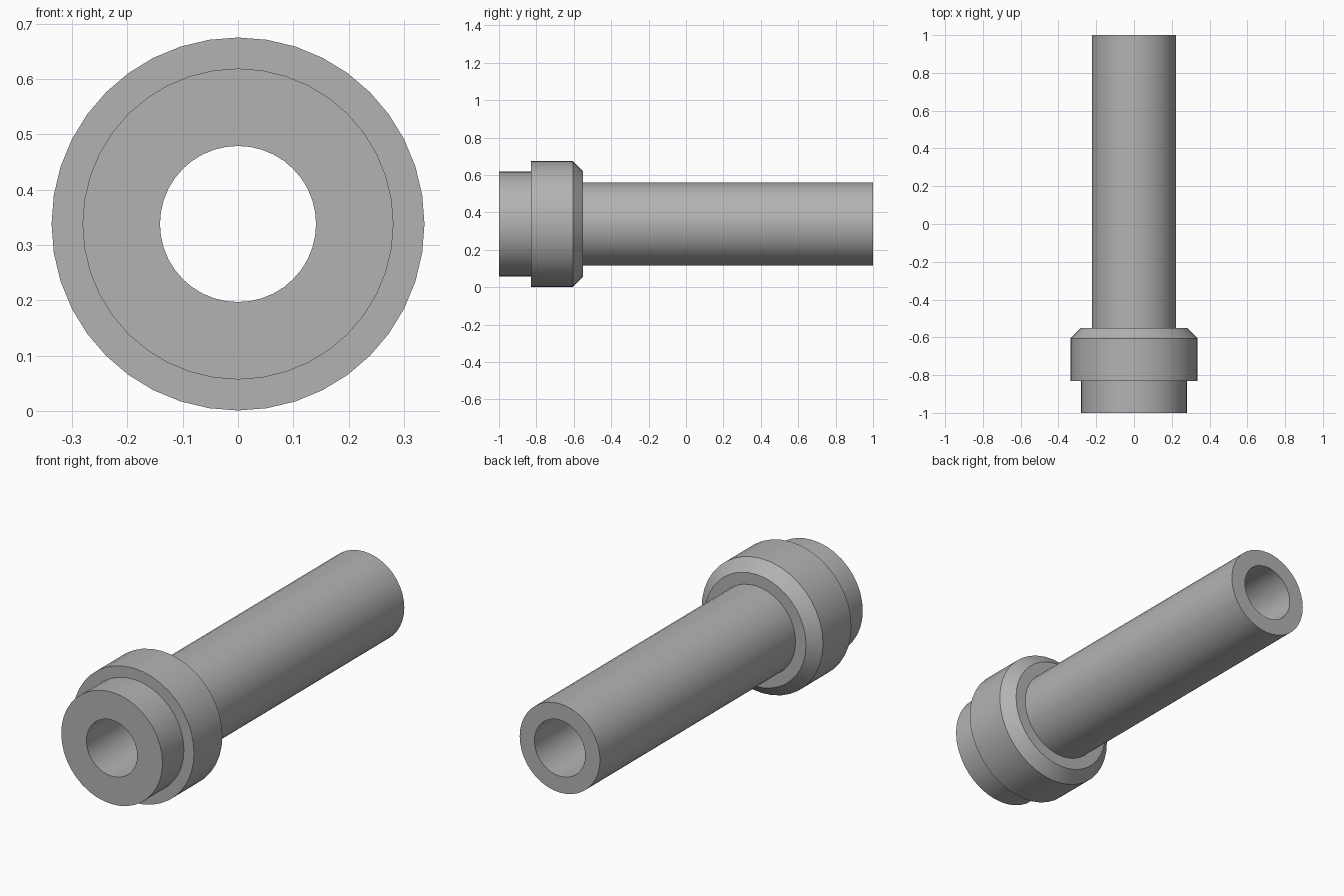
import bpy
import bmesh
import math
from mathutils import Matrix, Vector

cube = bpy.data.objects.get("Cube")
if cube:
    bpy.data.objects.remove(cube, do_unlink=True)

SEGMENTS = 40
AXIS_Z = 0.338
BORE, TUBE, SPIGOT, COLLAR = 0.141, 0.223, 0.281, 0.337

# Plain grey material
grey = bpy.data.materials.new("plain_grey")
grey.use_nodes = True
colour = (0.45, 0.45, 0.45, 1.0)
grey.diffuse_color = colour
grey.node_tree.nodes["Principled BSDF"].inputs["Base Color"].default_value = colour


def lathe(name, profile):
    """Revolve a closed (radius, y) profile about the y direction."""
    bm = bmesh.new()
    rings = []
    for i in range(SEGMENTS):
        turn = Matrix.Rotation(math.tau * i / SEGMENTS, 3, 'Y')
        rings.append([bm.verts.new(turn @ Vector((0, y, r))) for r, y in profile])
    count = len(profile)
    for i, ring in enumerate(rings):
        after = rings[(i + 1) % SEGMENTS]
        for j in range(count):
            k = (j + 1) % count
            bm.faces.new((ring[j], ring[k], after[k], after[j]))
    bmesh.ops.recalc_face_normals(bm, faces=bm.faces)
    mesh = bpy.data.meshes.new(name)
    bm.to_mesh(mesh)
    bm.free()
    mesh.materials.append(grey)
    obj = bpy.data.objects.new(name, mesh)
    obj.location.z = AXIS_Z
    bpy.context.collection.objects.link(obj)
    bpy.ops.object.select_all(action='DESELECT')
    obj.select_set(True)
    bpy.context.view_layer.objects.active = obj
    bpy.ops.object.shade_smooth_by_angle(angle=math.radians(30))
    return obj


# Hollow fitting: front spigot, chamfered collar, long tube and through bore
lathe("flanged_tube", [
    (BORE, -1.0), (SPIGOT, -1.0),
    (SPIGOT, -0.83), (COLLAR, -0.83),
    (COLLAR, -0.605), (SPIGOT, -0.55),
    (TUBE, -0.55), (TUBE, 1.0),
    (BORE, 1.0),
])
